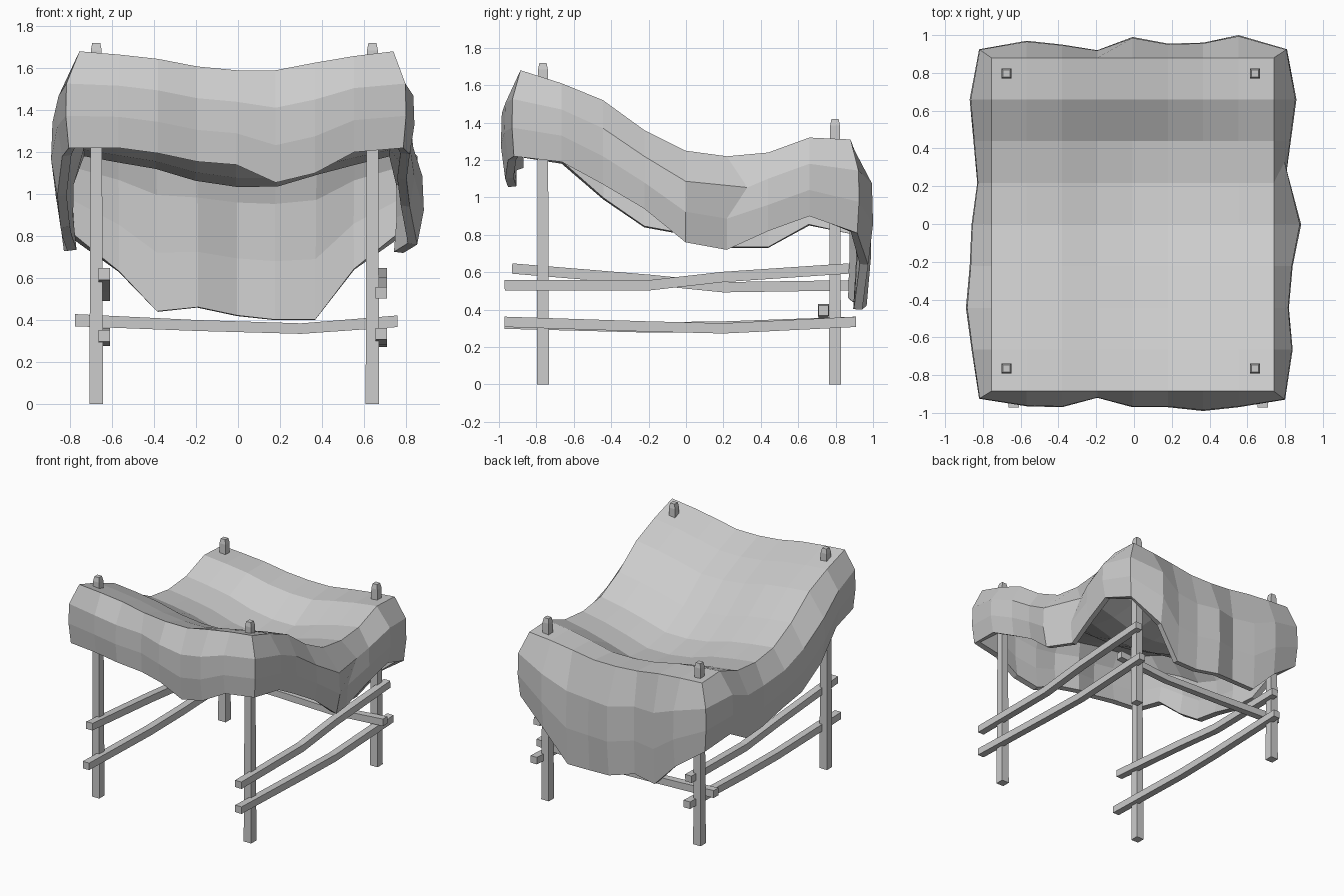
import bpy, bmesh, math
from mathutils import Vector

if "Cube" in bpy.data.objects:
    bpy.data.objects.remove(bpy.data.objects["Cube"])


def make_object(name, bm):
    mesh = bpy.data.meshes.new(name)
    bm.to_mesh(mesh)
    bm.free()
    ob = bpy.data.objects.new(name, mesh)
    bpy.context.collection.objects.link(ob)
    return ob


def beam(name, points, widths, side):
    """Square timber swept through points; side is one cross-section axis."""
    bm = bmesh.new()
    side = Vector(side)
    pts = [Vector(p) for p in points]
    other = (pts[-1] - pts[0]).cross(side).normalized()
    rings = []
    for p, w in zip(pts, widths):
        rings.append([bm.verts.new(p + (side * a + other * b) * w / 2)
                      for a, b in ((-1, -1), (1, -1), (1, 1), (-1, 1))])
    for r, s in zip(rings, rings[1:]):
        for i in range(4):
            j = (i + 1) % 4
            bm.faces.new((r[i], r[j], s[j], s[i]))
    bm.faces.new(rings[0])
    bm.faces.new(rings[-1])
    bmesh.ops.recalc_face_normals(bm, faces=bm.faces)
    return make_object(name, bm)


# Posts
for sx, x in (("left", -0.675), ("right", 0.64)):
    for sy, y, top in (("front", -0.765, 1.72), ("back", 0.797, 1.42)):
        beam(f"{sy}_{sx}_post",
             [(x, y, 0), (x, y, top - 0.035), (x, y, top)],
             [0.065, 0.052, 0.038], (1, 0, 0))

# Side rails: x, start z, middle z's, end z
RAILS = {
    "left_upper_rail": (-0.637, -0.93, 0.88, (0.62, 0.56, 0.52, 0.53)),
    "right_upper_rail": (0.682, -0.97, 0.87, (0.53, 0.53, 0.575, 0.62)),
    "left_lower_rail": (-0.637, -0.97, 0.90, (0.325, 0.305, 0.31, 0.335)),
    "right_lower_rail": (0.682, -0.97, 0.91, (0.335, 0.31, 0.30, 0.335)),
}
for name, (x, y0, y1, zs) in RAILS.items():
    ys = (y0, -0.2, 0.2, y1)
    beam(name, [(x, y, z) for y, z in zip(ys, zs)], [0.055] * 4, (1, 0, 0))

# Back crossbar
beam("back_crossbar",
     [(-0.775, 0.735, 0.40), (-0.2, 0.735, 0.375), (0.3, 0.735, 0.36), (0.76, 0.735, 0.395)],
     [0.058, 0.052, 0.05, 0.055], (0, 1, 0))

# Draped cloth: sagging top plus a hanging skirt
N = 9
xs = [-0.755 + 1.495 * i / 8 for i in range(N)]
ys = [-0.885 + 1.765 * i / 8 for i in range(N)]
EDGE_Z = [1.68, 1.61, 1.52, 1.36, 1.25, 1.22, 1.24, 1.32, 1.31]
SAG = [0.09, 0.10, 0.11, 0.12, 0.13, 0.14, 0.14, 0.10, 0.07]
DIP = [0, 0.17, 0.4, 0.8, 1, 1, 0.6, 0.25, 0]

# Skirt outline and hem height along each side
FRONT_OUT = [-0.925, -0.965, -0.97, -0.92, -0.97, -0.97, -0.99, -0.97, -0.93]
FRONT_HEM = [1.22, 1.22, 1.195, 1.155, 1.14, 1.055, 1.10, 1.20, 1.22]
BACK_OUT = [0.925, 0.97, 0.95, 0.92, 0.99, 0.955, 0.96, 1.0, 0.925]
BACK_HEM = [0.80, 0.63, 0.44, 0.46, 0.42, 0.40, 0.40, 0.64, 0.81]
LEFT_OUT = [-0.82, -0.86, -0.89, -0.87, -0.86, -0.83, -0.85, -0.87, -0.82]
LEFT_HEM = [1.22, 1.18, 0.99, 0.84, 0.80, 0.73, 0.73, 0.85, 0.80]
RIGHT_OUT = [0.80, 0.84, 0.82, 0.84, 0.885, 0.80, 0.83, 0.86, 0.81]
RIGHT_HEM = [1.22, 1.19, 1.07, 0.94, 0.76, 0.72, 0.82, 0.90, 0.81]

bm = bmesh.new()
top = [[bm.verts.new((xs[i], ys[j], EDGE_Z[j] - SAG[j] * DIP[i]))
        for i in range(N)] for j in range(N)]
for j in range(N - 1):
    for i in range(N - 1):
        bm.faces.new((top[j][i], top[j][i + 1], top[j + 1][i + 1], top[j + 1][i]))

M = N - 1
loop = ([(i, 0) for i in range(M)] + [(M, j) for j in range(M)]
        + [(i, M) for i in range(M, 0, -1)] + [(0, j) for j in range(M, 0, -1)])
rings = [[top[j][i] for i, j in loop]]
for level, spread in ((1, 0.95), (2, 1.0), (3, 0.78)):
    ring = []
    for i, j in loop:
        p = top[j][i].co
        q = p.copy()
        if i in (0, M):
            q.x = (LEFT_OUT if i == 0 else RIGHT_OUT)[j]
            q.z = (LEFT_HEM if i == 0 else RIGHT_HEM)[j]
        if j in (0, M):
            q.y = (FRONT_OUT if j == 0 else BACK_OUT)[i]
            q.z = (FRONT_HEM if j == 0 else BACK_HEM)[i]
        v = Vector((p.x + (q.x - p.x) * spread, p.y + (q.y - p.y) * spread,
                    p.z + (q.z - p.z) * level / 3))
        if level == 1 and (i, j) == (M, 5):
            v.y += 0.11  # fold in the right skirt
        ring.append(bm.verts.new(v))
    rings.append(ring)
for a, b in zip(rings, rings[1:]):
    for k in range(len(loop)):
        n = (k + 1) % len(loop)
        bm.faces.new((a[n], a[k], b[k], b[n]))
cloth = make_object("cloth_canopy", bm)
thick = cloth.modifiers.new("thickness", "SOLIDIFY")
thick.thickness = 0.045
thick.offset = -1
